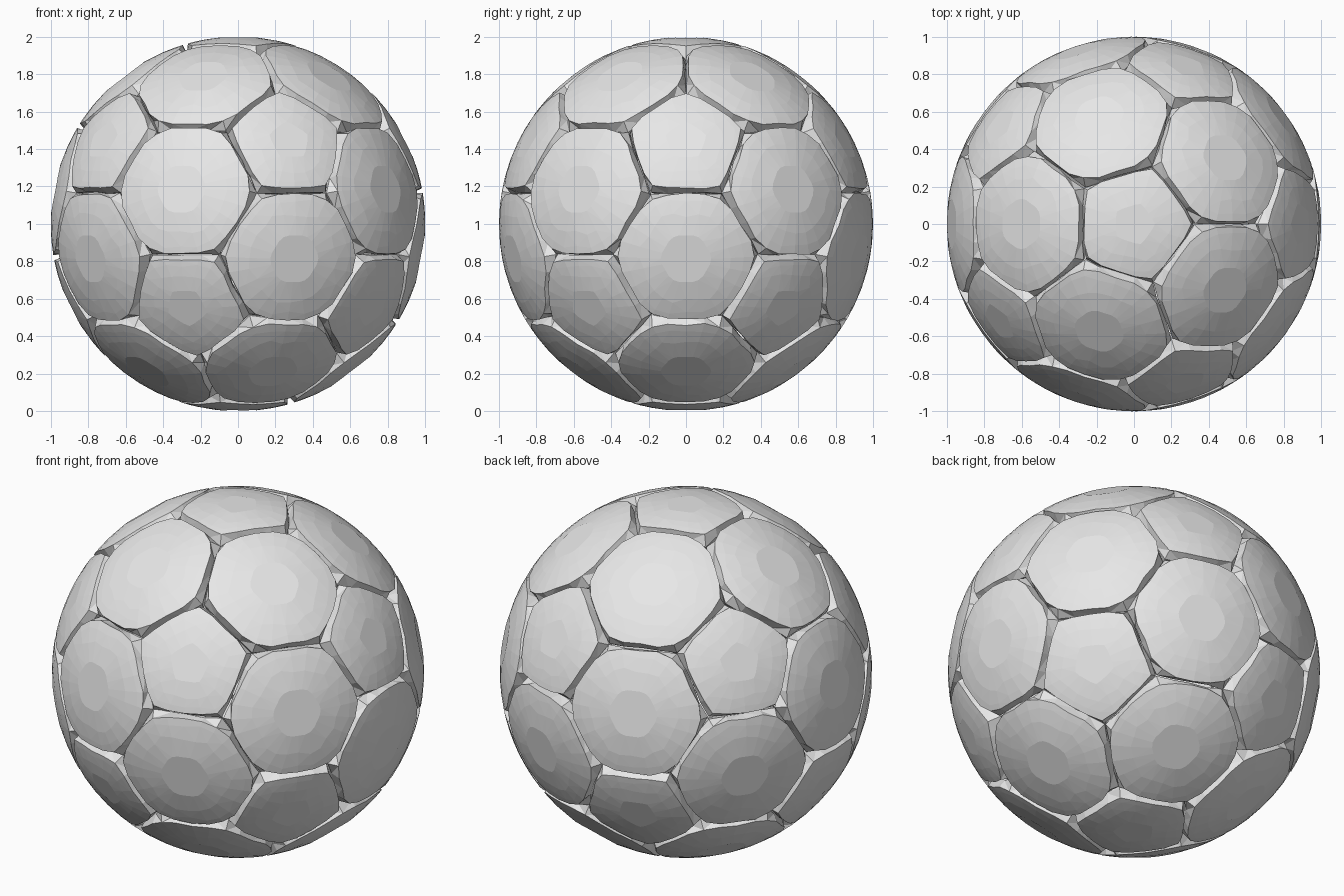
import bpy, bmesh, math, random
from itertools import combinations
from mathutils import Vector

random.seed(7)
cube = bpy.data.objects.get("Cube")
if cube:
    bpy.data.objects.remove(cube)

# One plain grey for the whole ball
grey = bpy.data.materials.new("plain_grey")
grey.use_nodes = True
COLOUR = (0.8, 0.8, 0.8, 1)
grey.diffuse_color = COLOUR
grey.node_tree.nodes["Principled BSDF"].inputs["Base Color"].default_value = COLOUR

CENTRE = Vector((0, 0, 1))
STEPS = 4                      # rim points per panel edge


# Twelve pentagon directions: two poles and two staggered rings
def ring(height, start):
    r = math.sqrt(1 - height * height)
    return [Vector((r * math.cos(math.radians(start + 72 * k)),
                    r * math.sin(math.radians(start + 72 * k)), height)) for k in range(5)]


h = 1 / math.sqrt(5)
poles = [Vector((0, 0, 1)), Vector((0, 0, -1))] + ring(h, 0) + ring(-h, 36)


def near(a, b):
    return 0.1 < (a - b).length < 1.1


# Hexagon directions sit between three neighbouring pentagons
hexes = [(a + b + c).normalized() for a, b, c in combinations(poles, 3)
         if near(a, b) and near(b, c) and near(a, c)]
corners = [(2 * a + b).normalized() for a in poles for b in poles if near(a, b)]


def outline(direction, sides):
    """Points around the ideal panel edge, in order, and their middle."""
    near_corners = sorted(corners, key=lambda c: (c - direction).length)[:sides]
    u = direction.orthogonal().normalized()
    v = direction.cross(u)
    near_corners.sort(key=lambda c: math.atan2(c.dot(v), c.dot(u)))
    middle = sum(near_corners, Vector()) / sides
    points = []
    for a, b in zip(near_corners, near_corners[1:] + near_corners[:1]):
        points += [a.lerp(b, k / STEPS) for k in range(STEPS)]
    return middle, points


def make_panel(name, direction, sides, scale, round_limit):
    middle, points = outline(direction, sides)
    bm = bmesh.new()

    def loop(size, radius, wobble, limit=1.0, depth_wobble=0.0):
        verts = []
        for p in points:
            arm = p - middle
            arm *= min(1, limit / arm.length)
            arm *= size * (1 + random.uniform(-wobble, wobble))
            r = radius + random.uniform(-depth_wobble, depth_wobble)
            verts.append(bm.verts.new((middle + arm).normalized() * r + CENTRE))
        return verts

    # Domed face with a rounded rim, then a ragged broken side and a back
    loops = [loop(scale * s, 1, w, round_limit)
             for s, w in ((0.35, 0.0), (0.66, 0.06), (0.87, 0.04), (1, 0.018))]
    loops.append(loop(0.995, 0.945, 0.02, depth_wobble=0.015))
    loops.append(loop(0.96, 0.87, 0.03, depth_wobble=0.015))
    bm.faces.new(loops[0])
    for a, b in zip(loops, loops[1:]):
        for i in range(len(a)):
            j = (i + 1) % len(a)
            bm.faces.new((a[i], b[i], b[j], a[j]))
    bm.faces.new(reversed(loops[-1]))
    bmesh.ops.triangulate(bm, faces=[f for f in bm.faces if len(f.verts) == 4])
    bmesh.ops.recalc_face_normals(bm, faces=bm.faces[:])

    mesh = bpy.data.meshes.new(name)
    bm.to_mesh(mesh)
    bm.free()
    mesh.materials.append(grey)
    bpy.context.collection.objects.link(bpy.data.objects.new(name, mesh))


# Twelve pentagons and twenty hexagons
for i, d in enumerate(poles, 1):
    make_panel(f"pentagon_panel_{i:02d}", d, 5, 0.935, 0.325)
for i, d in enumerate(hexes, 1):
    make_panel(f"hexagon_panel_{i:02d}", d, 6, 0.955, 0.372)
